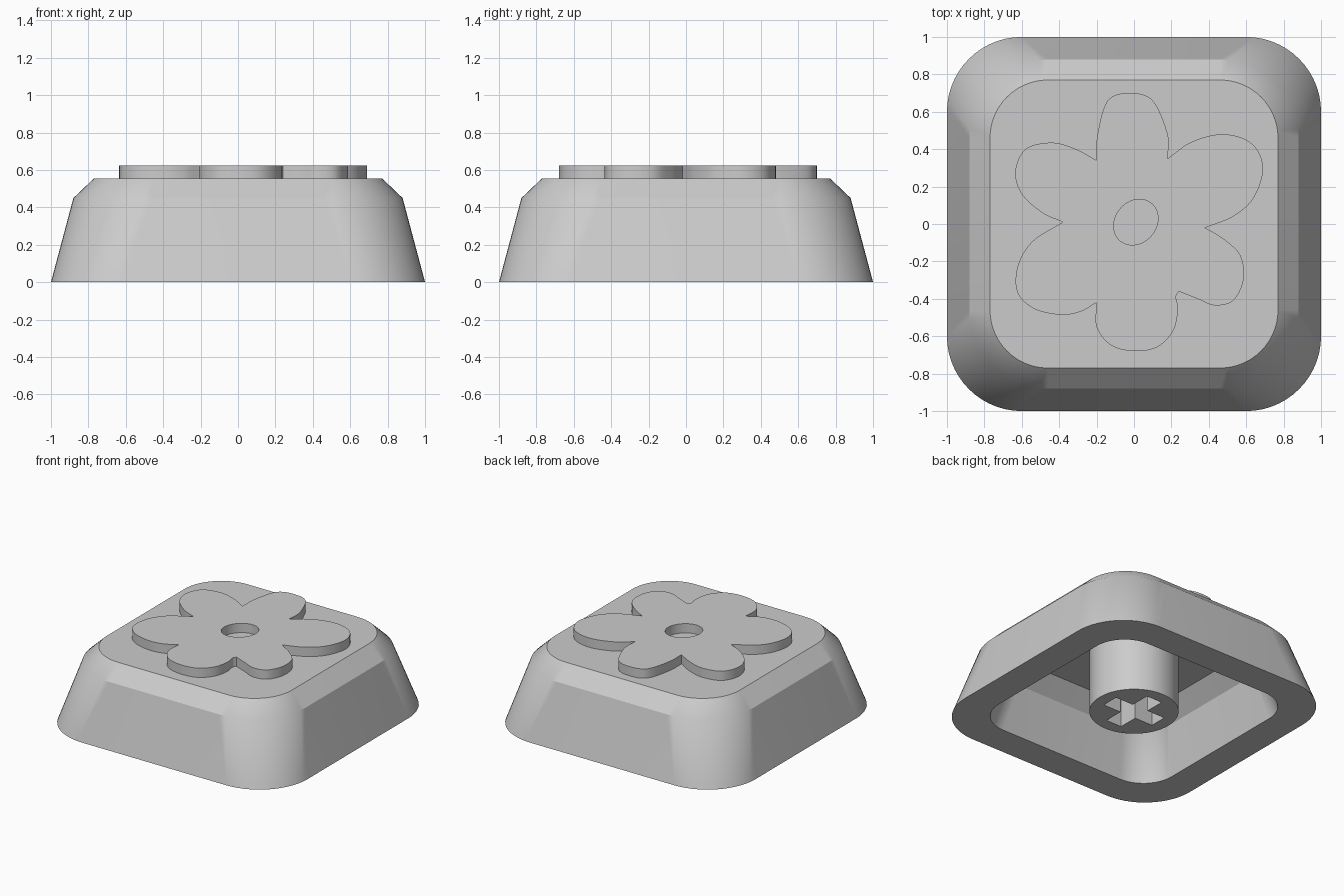
import bpy
import bmesh
from math import sin, cos, pi, radians
from mathutils import Vector

old = bpy.data.objects.get("Cube")
if old:
    bpy.data.objects.remove(old, do_unlink=True)

grey = bpy.data.materials.new("plain_grey")
grey.use_nodes = True
grey.diffuse_color = (0.6, 0.6, 0.6, 1)
grey.node_tree.nodes["Principled BSDF"].inputs["Base Color"].default_value = (0.6, 0.6, 0.6, 1)


def finish(obj):
    """Weld, orient normals and smooth everything below a 30 degree crease."""
    bm = bmesh.new()
    bm.from_mesh(obj.data)
    bmesh.ops.remove_doubles(bm, verts=bm.verts, dist=0.0002)
    bmesh.ops.recalc_face_normals(bm, faces=bm.faces)
    bm.to_mesh(obj.data)
    bm.free()
    bpy.ops.object.select_all(action="DESELECT")
    obj.select_set(True)
    bpy.context.view_layer.objects.active = obj
    bpy.ops.object.shade_smooth_by_angle(angle=radians(30))


def rounded_square(half, radius, z, steps=14):
    points = []
    for quarter in range(4):
        mid = pi / 4 + quarter * pi / 2
        centre = (half - radius) * 2 ** 0.5
        for i in range(steps + 1):
            a = quarter * pi / 2 + i / steps * pi / 2
            points.append((centre * cos(mid) + radius * cos(a),
                           centre * sin(mid) + radius * sin(a), z))
    return points


def loft(name, rings):
    """Skin a stack of equal rings and cap both ends."""
    mesh = bpy.data.meshes.new(name)
    bm = bmesh.new()
    loops = [[bm.verts.new(p) for p in ring] for ring in rings]
    for low, high in zip(loops, loops[1:]):
        for i in range(len(low)):
            j = (i + 1) % len(low)
            bm.faces.new((low[i], low[j], high[j], high[i]))
    bm.faces.new(loops[0])
    bm.faces.new(loops[-1])
    bm.to_mesh(mesh)
    bm.free()
    mesh.materials.append(grey)
    obj = bpy.data.objects.new(name, mesh)
    bpy.context.collection.objects.link(obj)
    finish(obj)


def extrude_outline(name, outlines, bottom, top):
    """Extrude a flat outline with holes between two heights."""
    curve = bpy.data.curves.new(name, "CURVE")
    curve.dimensions = "2D"
    curve.fill_mode = "BOTH"
    curve.extrude = (top - bottom) / 2
    for outline in outlines:
        spline = curve.splines.new("POLY")
        spline.points.add(len(outline) - 1)
        for point, (x, y) in zip(spline.points, outline):
            point.co = (x, y, 0, 1)
        spline.use_cyclic_u = True
    curve.materials.append(grey)
    obj = bpy.data.objects.new(name, curve)
    obj.location.z = (top + bottom) / 2
    bpy.context.collection.objects.link(obj)
    bpy.ops.object.select_all(action="DESELECT")
    obj.select_set(True)
    bpy.context.view_layer.objects.active = obj
    bpy.ops.object.convert(target="MESH")
    finish(bpy.context.view_layer.objects.active)


def ellipse(cx, cy, rx, ry, tilt=0, count=48):
    result = []
    for i in range(count):
        a = 2 * pi * i / count
        x, y = rx * cos(a), ry * sin(a)
        result.append((cx + x * cos(tilt) - y * sin(tilt),
                       cy + x * sin(tilt) + y * cos(tilt)))
    return result


def smooth_path(points, steps=8):
    """Smooth open path through the points, without its last point."""
    pts = [Vector(p) for p in points]
    pts = [2 * pts[0] - pts[1]] + pts + [2 * pts[-1] - pts[-2]]
    result = []
    for a, b, c, d in zip(pts, pts[1:], pts[2:], pts[3:]):
        for i in range(steps):
            t = i / steps
            p = (2 * b + (c - a) * t + (2 * a - 5 * b + 4 * c - d) * t * t
                 + (3 * b - a - 3 * c + d) * t ** 3) / 2
            result.append((p.x, p.y))
    return result


# Hollow cap: inside ceiling, inside wall, rim, outside wall, chamfer, top
loft("cap_shell", [
    rounded_square(0.58, 0.14, 0.46),
    rounded_square(0.69, 0.24, 0.345),
    rounded_square(0.77, 0.25, 0),
    rounded_square(1.0, 0.40, 0),
    rounded_square(0.88, 0.42, 0.45),
    rounded_square(0.77, 0.31, 0.555),
])

# Mounting post with a cross-shaped socket
L, W = 0.215, 0.065
cross = []
for turn in range(4):
    c, s = round(cos(turn * pi / 2)), round(sin(turn * pi / 2))
    cross += [(x * c - y * s, x * s + y * c) for x, y in ((L, -W), (L, W), (W, W))]
extrude_outline("mounting_post", [ellipse(0, 0, 0.305, 0.305, count=64), cross], 0, 0.47)

# Raised flower: each petal runs from one notch to the next
petals = [
    [(-.2, .34), (-.195, .48), (-.14, .66), (-.02, .7), (.1, .66), (.18, .48), (.18, .35)],
    [(.18, .35), (.31, .44), (.48, .48), (.63, .43), (.69, .3), (.64, .14), (.53, .04), (.38, -.02)],
    [(.38, -.02), (.48, -.08), (.57, -.17), (.585, -.3), (.53, -.41), (.43, -.435), (.34, -.4), (.24, -.36)],
    [(.24, -.36), (.225, -.39), (.235, -.46), (.21, -.57), (.13, -.655), (.01, -.68), (-.12, -.65),
     (-.2, -.55), (-.2, -.42)],
    [(-.2, -.42), (-.29, -.47), (-.4, -.485), (-.54, -.45), (-.625, -.36), (-.62, -.22), (-.54, -.09), (-.38, .01)],
    [(-.38, .01), (-.49, .06), (-.6, .16), (-.635, .28), (-.58, .4), (-.44, .435), (-.31, .4), (-.2, .34)],
]
outline = [p for petal in petals for p in smooth_path(petal)]
centre_hole = ellipse(0.01, 0.01, 0.13, 0.11, tilt=radians(50))
extrude_outline("raised_flower", [outline, centre_hole], 0.55, 0.625)
